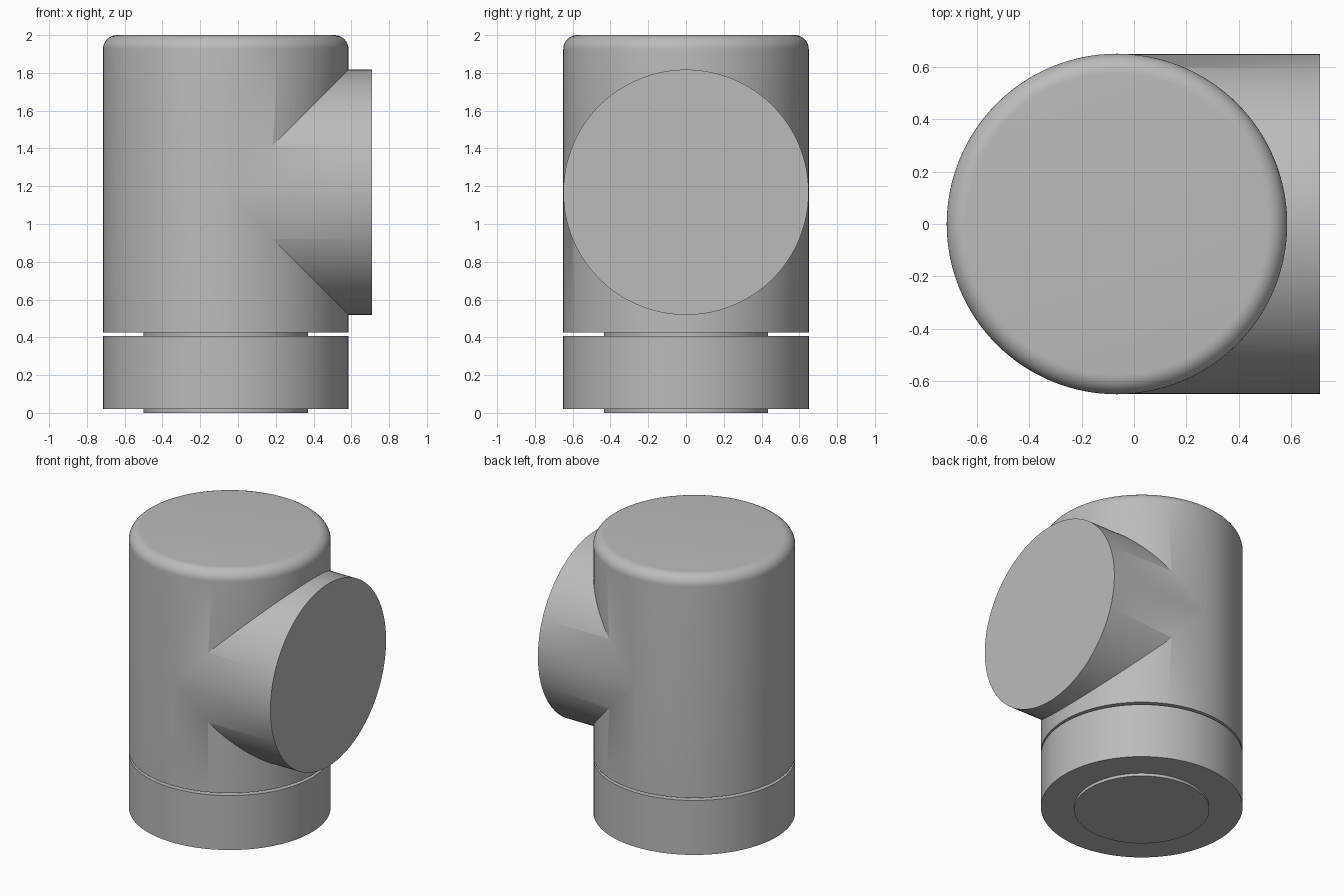
import bpy, math
from mathutils import Matrix, Vector

if "Cube" in bpy.data.objects:
    bpy.data.objects.remove(bpy.data.objects["Cube"])

AXIS_X, R, NECK_R = -0.065, 0.65, 0.435
SEG = 128

grey = bpy.data.materials.new("plain_grey")
grey.diffuse_color = (0.5, 0.5, 0.5, 1)
grey.use_nodes = True
grey.node_tree.nodes["Principled BSDF"].inputs["Base Color"].default_value = grey.diffuse_color


def lathe(name, profile, matrix):
    """Revolve (radius, height) points around z; radius 0 makes a cap."""
    verts, faces, rings = [], [], []
    for r, h in profile:
        n = 1 if r == 0 else SEG
        rings.append(range(len(verts), len(verts) + n))
        for i in range(n):
            a = math.tau * i / SEG
            verts.append(matrix @ Vector((r * math.cos(a), r * math.sin(a), h)))
    for a, b in zip(rings, rings[1:]):
        if len(a) == 1:
            faces.append(list(reversed(b)))
        elif len(b) == 1:
            faces.append(list(a))
        else:
            for i in range(SEG):
                j = (i + 1) % SEG
                faces.append((a[i], a[j], b[j], b[i]))
    # drop the unused cap centres
    used = sorted({v for f in faces for v in f})
    remap = {v: i for i, v in enumerate(used)}
    mesh = bpy.data.meshes.new(name)
    mesh.from_pydata([verts[v] for v in used], [],
                     [[remap[v] for v in f] for f in faces])
    mesh.materials.append(grey)
    obj = bpy.data.objects.new(name, mesh)
    bpy.context.collection.objects.link(obj)
    return obj


def smooth(obj):
    bpy.ops.object.select_all(action='DESELECT')
    obj.select_set(True)
    bpy.context.view_layer.objects.active = obj
    bpy.ops.object.shade_smooth_by_angle(angle=math.radians(30))


upright = Matrix.Translation((AXIS_X, 0, 0))

# main body with rounded top rim
fillet = 0.075
rim = [(R - fillet + fillet * math.cos(t), 2 - fillet + fillet * math.sin(t))
       for t in (math.pi / 2 * i / 10 for i in range(11))]
body = lathe("main_body", [(0, 0.425), (R, 0.425)] + rim + [(0, 2)], upright)

# side branch of the tee, merged into the body
sideways = Matrix.Translation((AXIS_X, 0, 1.168)) @ Matrix.Rotation(math.pi / 2, 4, 'Y')
branch = lathe("side_branch", [(0, 0), (R - 0.0007, 0), (R - 0.0007, 0.71 - AXIS_X),
                               (0, 0.71 - AXIS_X)], sideways)
union = body.modifiers.new("join_branch", 'BOOLEAN')
union.operation = 'UNION'
union.solver = 'EXACT'
union.object = branch
bpy.ops.object.select_all(action='DESELECT')
body.select_set(True)
bpy.context.view_layer.objects.active = body
bpy.ops.object.modifier_apply(modifier=union.name)
bpy.data.objects.remove(branch)
smooth(body)

# lower collar with the narrow necks below and above it
collar = lathe("base_collar", [(0, 0), (NECK_R, 0), (NECK_R, 0.02), (R, 0.02),
                               (R, 0.407), (NECK_R, 0.407), (NECK_R, 0.425)], upright)
smooth(collar)
